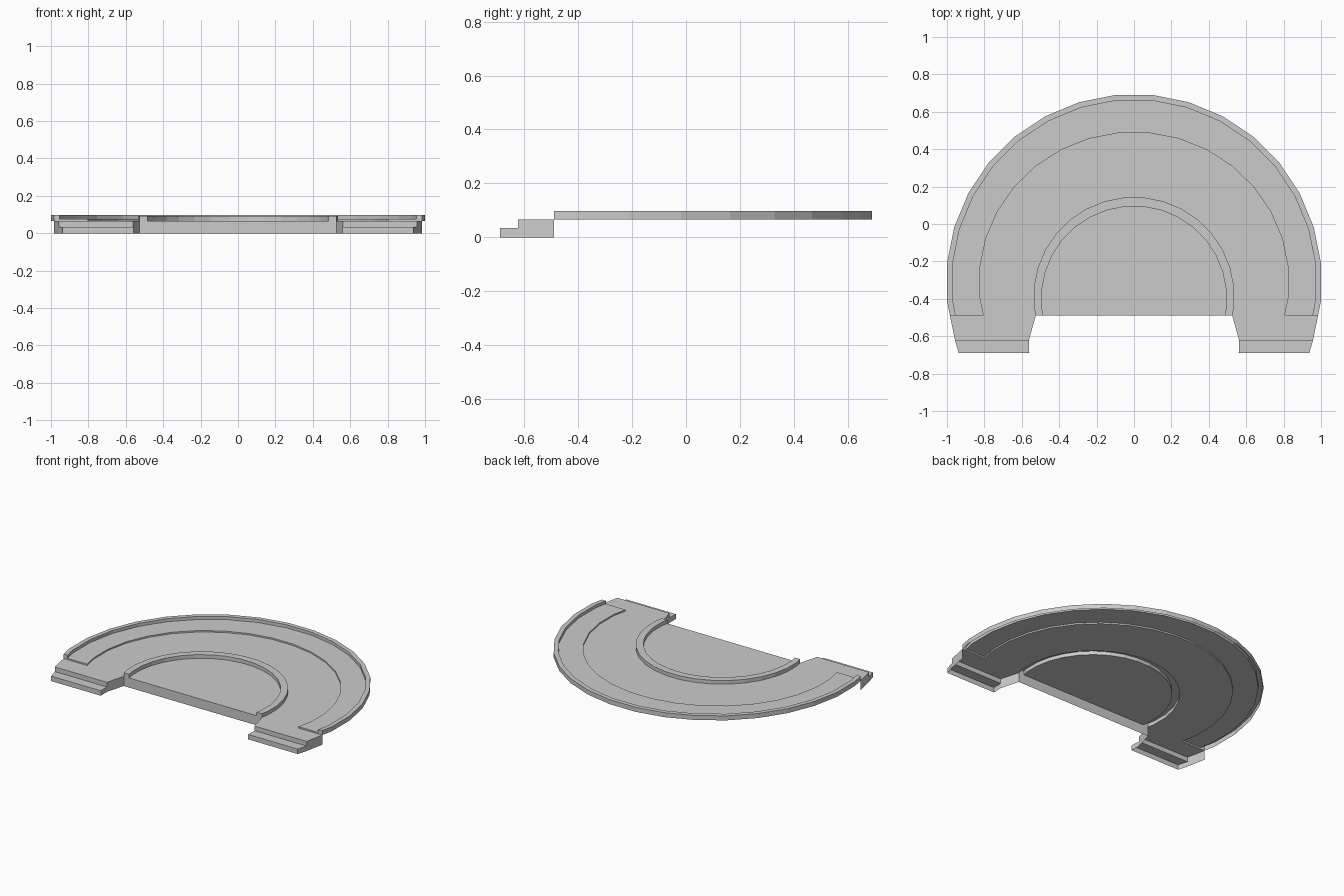
import bpy
import math

if "Cube" in bpy.data.objects:
    bpy.data.objects.remove(bpy.data.objects["Cube"])

FRONT = -0.49            # straight cut line of the curved parts
FLOOR, BAND, CURB, TOP = 0.066, 0.076, 0.091, 0.097
STEP = 0.034
SEGS = 32


def make_object(name, verts, faces):
    mesh = bpy.data.meshes.new(name)
    mesh.from_pydata(verts, [], faces)
    mesh.update()
    obj = bpy.data.objects.new(name, mesh)
    bpy.context.collection.objects.link(obj)
    return obj


def arc(rx, ry, cy):
    """Faceted arch from right to left, clipped at the front line."""
    k = 1 / math.cos(math.pi / SEGS)
    pts = []
    for i in range(-2, SEGS // 2 + 2):
        a = 2 * math.pi * (i + 0.5) / SEGS
        pts.append((rx * k * math.cos(a), cy + ry * k * math.sin(a)))
    for end, nxt in ((0, 1), (-1, -2)):
        (x0, y0), (x1, y1) = pts[end], pts[nxt]
        t = (FRONT - y0) / (y1 - y0)
        pts[end] = (x0 + t * (x1 - x0), FRONT)
    return pts


def sweep(name, rails, capped=True, fill=False):
    """Join (arch, height) rails from outside to inside into a sheet."""
    verts, faces = [], []
    n = len(rails[0][0])
    for pts, z in rails:
        verts += [(x, y, z) for x, y in pts]
    for r in range(len(rails) - 1):
        for i in range(n - 1):
            a = r * n + i
            faces.append((a, a + 1, a + n + 1, a + n))
    if capped:
        faces.append([r * n for r in reversed(range(len(rails)))])
        faces.append([r * n + n - 1 for r in range(len(rails))])
    if fill:
        faces.append([(len(rails) - 1) * n + i for i in range(n)])
    return make_object(name, verts, faces)


# Plan curves
rim_out = arc(1.0, 1.0, -0.31)
rim_in = arc(0.97, 0.97, -0.31)
band_in = arc(0.824, 0.797, -0.31)
curb_out = arc(0.535, 0.532, -0.39)
curb_in = arc(0.493, 0.493, -0.40)

# Raised outer rim and the low band inside it
sweep("outer_rim_and_band", [(rim_out, FLOOR), (rim_out, TOP), (rim_in, TOP),
                             (rim_in, BAND), (band_in, BAND), (band_in, FLOOR)])

# Flat walkway
sweep("walkway", [(band_in, FLOOR), (curb_out, FLOOR)], capped=False)

# Inner curb
sweep("inner_curb", [(curb_out, FLOOR), (curb_out, CURB),
                     (curb_in, CURB), (curb_in, FLOOR)])

# Floor inside the curb
sweep("inner_floor", [(curb_in, FLOOR)], capped=False, fill=True)

# Front wall below the inner floor
w = curb_out[0][0]
make_object("front_wall",
            [(-w, FRONT, 0), (w, FRONT, 0), (w, FRONT, FLOOR), (-w, FRONT, FLOOR)],
            [(0, 1, 2, 3)])

# Entrance steps: lengthwise profile between inner and outer edges, mirrored
profile = [(FRONT, FLOOR), (-0.622, FLOOR), (-0.622, STEP), (-0.69, STEP), (-0.69, 0)]
inner_x = {FRONT: w, -0.622: 0.562, -0.69: 0.56}
outer_x = {FRONT: rim_out[0][0], -0.622: 0.957, -0.69: 0.937}
verts = [(inner_x[y], y, z) for y, z in profile + [(FRONT, 0), (-0.622, 0)]]
verts += [(outer_x[y], y, z) for y, z in profile + [(FRONT, 0), (-0.622, 0)]]
faces = [(i, i + 1, i + 8, i + 7) for i in range(4)]
faces += [(0, 5, 6, 2, 1), (2, 6, 4, 3)]
faces += [(7, 8, 9, 13, 12), (9, 10, 11, 13)]
steps = make_object("entrance_steps", verts, faces)
# The walkway strip stops at the band edge, so close the tread under the band end
mirror = steps.modifiers.new("Mirror", 'MIRROR')
mirror.use_mirror_merge = False
